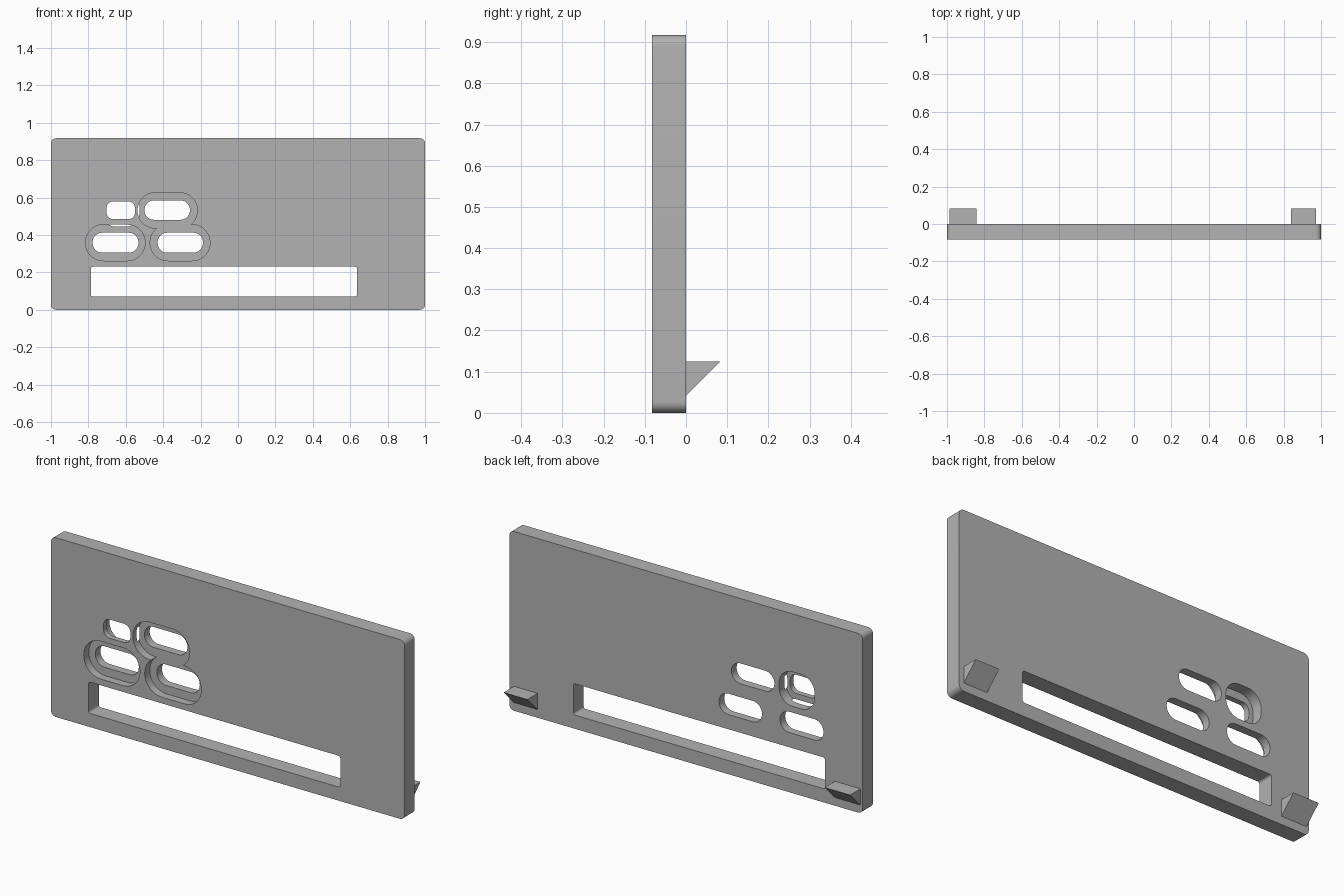
import bpy, bmesh, math

if "Cube" in bpy.data.objects:
    bpy.data.objects.remove(bpy.data.objects["Cube"])

grey = bpy.data.materials.new("plain grey")
grey.diffuse_color = (0.45, 0.45, 0.45, 1)
grey.use_nodes = True
grey.node_tree.nodes["Principled BSDF"].inputs["Base Color"].default_value = grey.diffuse_color

T = 0.083  # plate thickness


def prism(name, outline, axis, lo, hi):
    """Extrude a closed 2D outline along x or y."""
    def place(p, d):
        return (p[0], d, p[1]) if axis == "y" else (d, p[0], p[1])
    bm = bmesh.new()
    a = [bm.verts.new(place(p, lo)) for p in outline]
    b = [bm.verts.new(place(p, hi)) for p in outline]
    bm.faces.new(a)
    bm.faces.new(b[::-1])
    n = len(a)
    for i in range(n):
        bm.faces.new((a[i], b[i], b[(i + 1) % n], a[(i + 1) % n]))
    bmesh.ops.recalc_face_normals(bm, faces=bm.faces)
    me = bpy.data.meshes.new(name)
    bm.to_mesh(me)
    bm.free()
    me.materials.append(grey)
    ob = bpy.data.objects.new(name, me)
    bpy.context.collection.objects.link(ob)
    return ob


def rounded(x0, x1, z0, z1, r, seg=10):
    """Rounded rectangle outline."""
    r = min(r, (z1 - z0) / 2 - 0.001)
    corners = [(x1 - r, z1 - r), (x0 + r, z1 - r), (x0 + r, z0 + r), (x1 - r, z0 + r)]
    return [(cx + r * math.cos(math.pi / 2 * (k + i / seg)),
             cz + r * math.sin(math.pi / 2 * (k + i / seg)))
            for k, (cx, cz) in enumerate(corners) for i in range(seg + 1)]


plate = prism("plate", rounded(-1, 1, 0, 0.917, 0.027), "y", -T, 0)

# Openings: x0, x1, z0, z1, corner radius, y from, y to
THROUGH, FRONT, BACK = (-0.2, 0.2), (-0.2, -0.042), (-0.03, 0.2)
BACK = (-0.055, 0.2)
cuts = [
    ((-0.787, 0.637, 0.07, 0.23, 0.012), THROUGH),      # long window
    ((-0.537, -0.217, 0.436, 0.626, 0.095), FRONT),     # front recesses
    ((-0.815, -0.497, 0.262, 0.455, 0.095), FRONT),
    ((-0.470, -0.150, 0.262, 0.455, 0.095), FRONT),
    ((-0.727, -0.527, 0.444, 0.620, 0.075), BACK),      # back recess
    ((-0.703, -0.551, 0.484, 0.580, 0.036), THROUGH),   # button holes
    ((-0.500, -0.257, 0.481, 0.585, 0.052), THROUGH),
    ((-0.778, -0.532, 0.305, 0.412, 0.052), THROUGH),
    ((-0.430, -0.187, 0.305, 0.412, 0.052), THROUGH),
]
cutters = []
for rect, (lo, hi) in cuts:
    c = prism("opening_cutter", rounded(*rect), "y", lo, hi)
    c.hide_render = True
    mod = plate.modifiers.new("opening", "BOOLEAN")
    mod.operation, mod.solver, mod.object = "DIFFERENCE", "EXACT", c
    cutters.append(c)

# Bake the openings and drop the cutters
bpy.context.view_layer.update()
baked = bpy.data.meshes.new_from_object(plate.evaluated_get(bpy.context.evaluated_depsgraph_get()))
plate.modifiers.clear()
plate.data = baked
for c in cutters:
    bpy.data.objects.remove(c)

# Smooth rounded corners, sharp rims
bpy.ops.object.select_all(action="DESELECT")
plate.select_set(True)
bpy.context.view_layer.objects.active = plate
bpy.ops.object.shade_smooth_by_angle(angle=math.radians(30))

# Wedge clips on the back
wedge = [(0, 0.042), (T, 0.125), (0, 0.125)]
prism("left_clip", wedge, "x", -0.987, -0.843)
prism("right_clip", wedge, "x", 0.84, 0.974)
